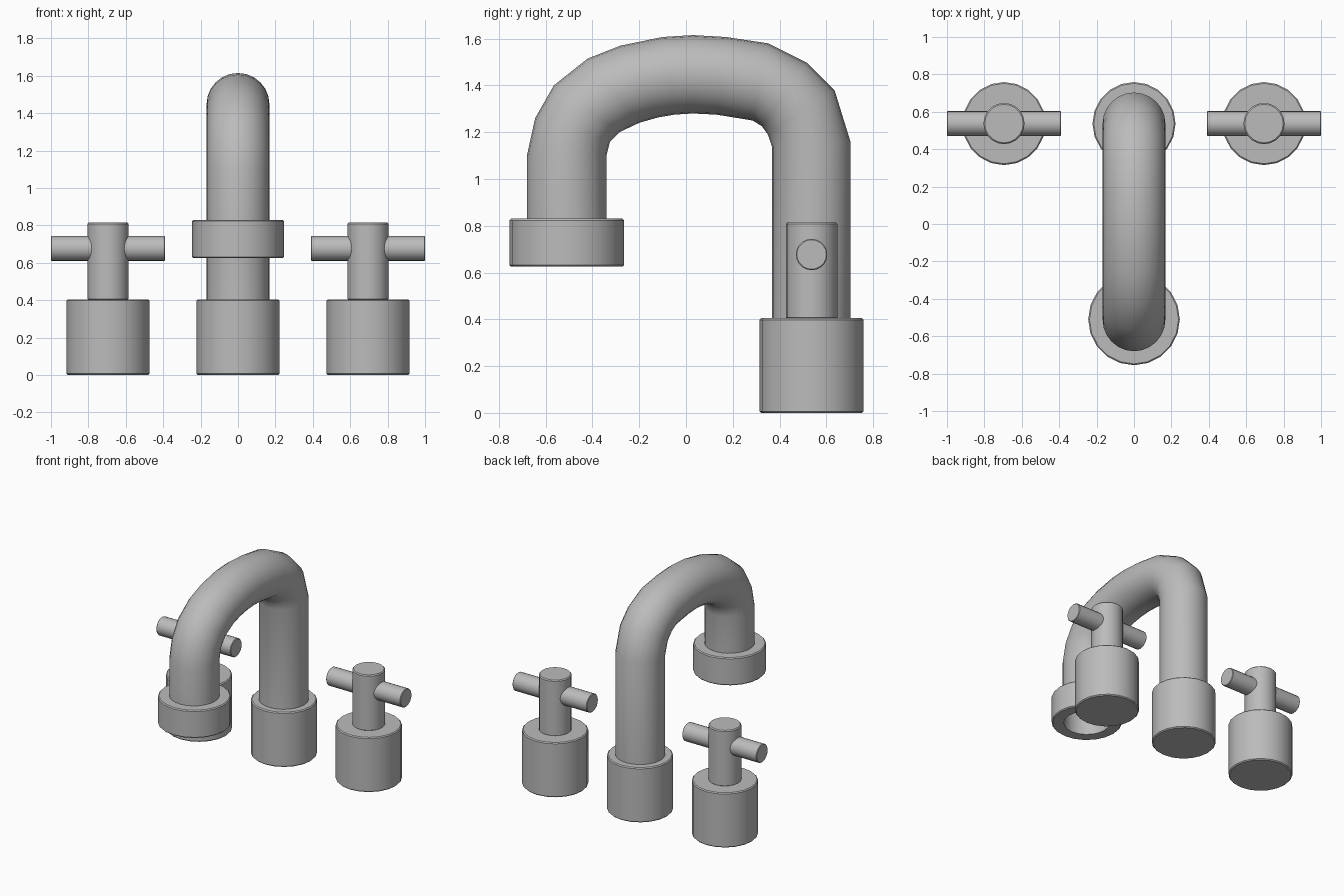
import bpy, bmesh
from math import cos, sin, pi, radians
from mathutils import Matrix, Vector

cube = bpy.data.objects.get("Cube")
if cube:
    bpy.data.objects.remove(cube)

metal = bpy.data.materials.new("brushed grey metal")
metal.use_nodes = True
grey = (0.5, 0.5, 0.5, 1)
metal.diffuse_color = grey
metal.node_tree.nodes["Principled BSDF"].inputs["Base Color"].default_value = grey

BACK, FRONT, SIDE = 0.537, -0.51, 0.695   # post row, outlet, handle offset


def finish(bm, name):
    bmesh.ops.recalc_face_normals(bm, faces=bm.faces)
    mesh = bpy.data.meshes.new(name)
    bm.to_mesh(mesh)
    bm.free()
    mesh.materials.append(metal)
    obj = bpy.data.objects.new(name, mesh)
    bpy.context.collection.objects.link(obj)
    bpy.ops.object.select_all(action="DESELECT")
    obj.select_set(True)
    bpy.context.view_layer.objects.active = obj
    bpy.ops.object.shade_smooth_by_angle(angle=radians(35))
    return obj


def skin(bm, rings, closed=False):
    """Join successive rings of vertices with quads."""
    pairs = list(zip(rings, rings[1:]))
    if closed:
        pairs.append((rings[-1], rings[0]))
    for a, b in pairs:
        for i in range(len(a)):
            j = (i + 1) % len(a)
            bm.faces.new((a[i], a[j], b[j], b[i]))


def lathe(name, profile, place, sides=20, closed=False):
    """Revolve (radius, height) points; closed profiles form a ring."""
    bm = bmesh.new()
    rings = [[bm.verts.new(place @ Vector((r * cos(2 * pi * i / sides),
                                           r * sin(2 * pi * i / sides), h)))
              for i in range(sides)] for r, h in profile]
    skin(bm, rings, closed)
    if not closed:
        bm.faces.new(rings[0])
        bm.faces.new(rings[-1])
    return finish(bm, name)


def rod(name, r, low, high, place, sides=20, c=0.007):
    """Cylinder with softened rims."""
    lathe(name, [(r - c, low), (r, low + c), (r, high - c), (r - c, high)], place, sides)


# Bases, stems and cross bars
for name, x in (("right_handle", -SIDE), ("spout", 0), ("left_handle", SIDE)):
    spot = Matrix.Translation((x, BACK, 0))
    rod(name + "_base", 0.222, 0, 0.405, spot)
    if x:
        rod(name + "_stem", 0.11, 0.4, 0.815, spot)
        across = Matrix.Translation((x, BACK, 0.677)) @ Matrix.Rotation(pi / 2, 4, "Y")
        rod(name + "_bar", 0.067, -0.305, 0.305, across, c=0.004)

# Outlet collar, open underneath
lathe("outlet_collar", [(0.16, 0.625), (0.238, 0.625), (0.245, 0.632),
                        (0.245, 0.823), (0.238, 0.83), (0.16, 0.83)],
      Matrix.Translation((0, FRONT, 0)), closed=True)

# Gooseneck pipe: outer and inner (y, z) edge of each section
outer = [(-.68, .72), (-.68, 1.1), (-.645, 1.26), (-.565, 1.4), (-.42, 1.515),
         (-.28, 1.57), (-.1, 1.607), (.03, 1.615), (.17, 1.607), (.35, 1.58),
         (.52, 1.495), (.635, 1.38), (.703, 1.16), (.703, .4)]
inner = [(-.34, .72), (-.34, 1.1), (-.325, 1.16), (-.285, 1.2), (-.2, 1.24),
         (-.12, 1.263), (-.05, 1.275), (.03, 1.28), (.13, 1.275), (.285, 1.25),
         (.325, 1.225), (.35, 1.19), (.367, 1.14), (.367, .4)]
bm = bmesh.new()
rings = []
for o, n in zip(outer, inner):
    o, n = Vector((0, *o)), Vector((0, *n))
    mid, half = (o + n) / 2, (o - n) / 2
    rings.append([bm.verts.new(mid + half * cos(2 * pi * i / 24)
                               + Vector((0.168 * sin(2 * pi * i / 24), 0, 0)))
                  for i in range(24)])
skin(bm, rings)
finish(bm, "spout_pipe")
